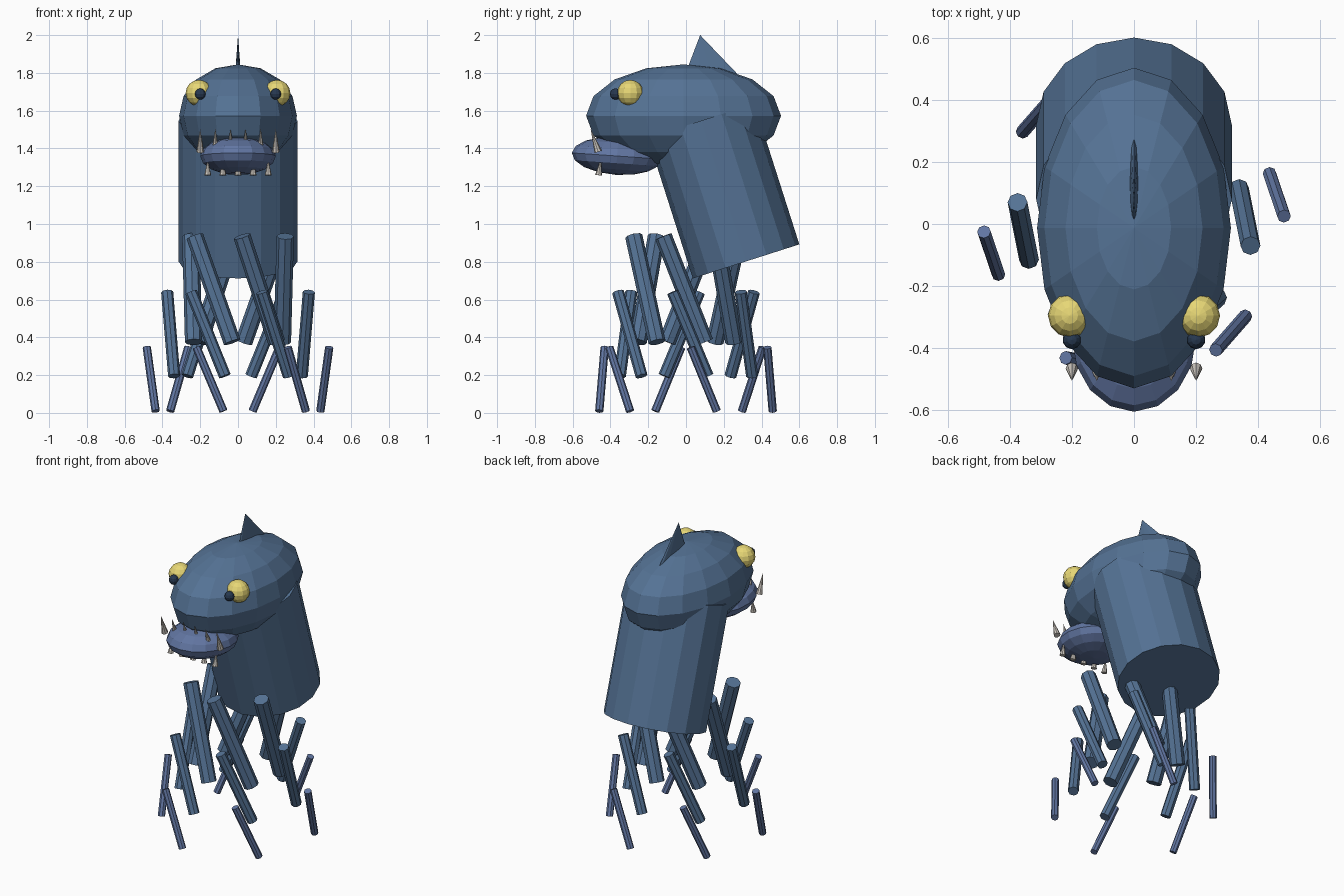
import bpy, bmesh, math
from mathutils import Vector, Matrix

if "Cube" in bpy.data.objects:
    bpy.data.objects.remove(bpy.data.objects["Cube"])


def material(name, rgb):
    m = bpy.data.materials.new(name)
    m.diffuse_color = (*rgb, 1)
    m.use_nodes = True
    m.node_tree.nodes["Principled BSDF"].inputs["Base Color"].default_value = m.diffuse_color
    return m


skin = material("blue_skin", (0.09, 0.17, 0.30))
pale_skin = material("pale_blue_skin", (0.12, 0.18, 0.36))
yellow = material("yellow_eye", (0.80, 0.68, 0.18))
dark = material("dark_pupil", (0.02, 0.04, 0.08))
ivory = material("ivory", (0.62, 0.58, 0.53))


def finish(bm, name, mat):
    bmesh.ops.recalc_face_normals(bm, faces=bm.faces)
    me = bpy.data.meshes.new(name)
    bm.to_mesh(me)
    bm.free()
    me.materials.append(mat)
    ob = bpy.data.objects.new(name, me)
    bpy.context.collection.objects.link(ob)
    return ob


def ellipsoid(name, centre, radii, mat, seg=16, rings=8, tilt=0):
    bm = bmesh.new()
    m = (Matrix.Translation(centre) @ Matrix.Rotation(math.radians(tilt), 4, 'X')
         @ Matrix.Diagonal((*radii, 1)))
    bmesh.ops.create_uvsphere(bm, u_segments=seg, v_segments=rings, radius=1, matrix=m)
    return finish(bm, name, mat)


def rod(name, a, b, r1, r2, mat, sides=8, squash=(1, 1)):
    """Cylinder or cone running from point a to point b."""
    a, b = Vector(a), Vector(b)
    d = b - a
    rot = Vector((0, 0, 1)).rotation_difference(d).to_matrix().to_4x4()
    m = Matrix.Translation((a + b) / 2) @ rot @ Matrix.Diagonal((*squash, 1, 1))
    bm = bmesh.new()
    bmesh.ops.create_cone(bm, cap_ends=True, segments=sides, radius1=r1,
                          radius2=r2, depth=d.length, matrix=m)
    bmesh.ops.remove_doubles(bm, verts=bm.verts, dist=1e-5)
    return finish(bm, name, mat)


# Leaning body, head and jaw
rod("body", (0, 0.318, 0.802), (0, 0.08, 1.547), 0.315, 0.315, skin, 16, (1, 0.94))
ellipsoid("head", (0, -0.013, 1.573), (0.312, 0.516, 0.272), skin)
ellipsoid("jaw", (0, -0.365, 1.36), (0.2, 0.24, 0.1), pale_skin, 16, 8, -4)

# Thin back fin: squashed cone sheared forward
bm = bmesh.new()
ring = [bm.verts.new((0.018 * math.sin(k * math.pi / 6),
                      0.144 + 0.161 * math.cos(k * math.pi / 6), 1.76)) for k in range(12)]
tip = bm.verts.new((0, 0.075, 2.0))
bm.faces.new(ring)
for k in range(12):
    bm.faces.new((ring[k], ring[(k + 1) % 12], tip))
finish(bm, "fin", skin)

# Eyes and pupils
for side, s in (("left", -1), ("right", 1)):
    ellipsoid(f"eye_{side}", (s * 0.207, -0.295, 1.693), (0.07,) * 3, yellow, 12, 8)
    ellipsoid(f"pupil_{side}", (s * 0.2, -0.373, 1.688), (0.03,) * 3, dark, 10, 6)

# Upward-pointing teeth in two rows
for i in range(6):
    x = -0.2 + 0.08 * i
    rod(f"upper_tooth_{i}", (x, -0.465, 1.382), (x, -0.505, 1.505), 0.02, 0, ivory)
for i in range(5):
    x = -0.16 + 0.08 * i
    rod(f"lower_tooth_{i}", (x, -0.463, 1.258), (x, -0.45, 1.345), 0.018, 0, ivory)

# Six legs around the centre, three loose segments each
segments = (
    ("upper", (0.25, -0.12, 0.935), (0.235, 0.10, 0.375), 0.046, skin),
    ("middle", (0.375, -0.07, 0.64), (0.338, 0.115, 0.195), 0.032, skin),
    ("lower", (0.483, 0.025, 0.347), (0.436, 0.163, 0.009), 0.022, pale_skin),
)
for i in range(6):
    turn = Matrix.Rotation(i * math.pi / 3, 3, 'Z')
    for part, top, bottom, r, mat in segments:
        rod(f"leg_{i}_{part}", turn @ Vector(bottom), turn @ Vector(top), r, r, mat)
